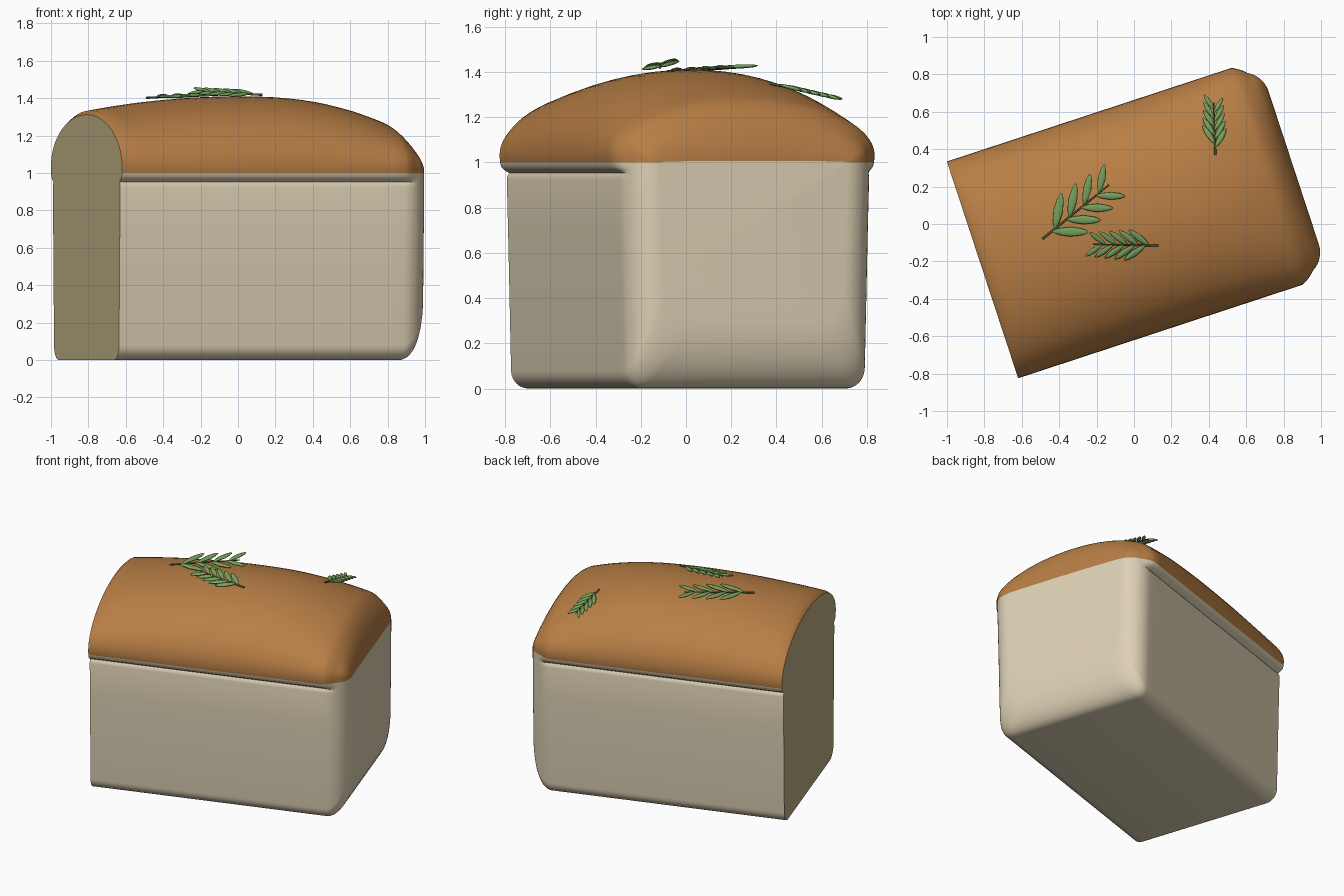
import bpy, bmesh
from math import sin, cos, pi, radians
from mathutils import Matrix, Vector

if "Cube" in bpy.data.objects:
    bpy.data.objects.remove(bpy.data.objects["Cube"])


def material(name, r, g, b):
    m = bpy.data.materials.new(name)
    lin = [((c / 255 + 0.055) / 1.055) ** 2.4 for c in (r, g, b)] + [1]
    m.diffuse_color = lin
    m.use_nodes = True
    m.node_tree.nodes["Principled BSDF"].inputs["Base Color"].default_value = lin
    return m


cream = material("pale crust", 222, 209, 181)
brown = material("baked crust", 184, 126, 69)
crumb = material("crumb", 190, 176, 133)
green = material("leaf green", 118, 162, 94)
dark = material("stem green", 84, 100, 62)


def finish(bm, name, mats, angle):
    bmesh.ops.recalc_face_normals(bm, faces=bm.faces)
    mesh = bpy.data.meshes.new(name)
    bm.to_mesh(mesh)
    bm.free()
    ob = bpy.data.objects.new(name, mesh)
    bpy.context.collection.objects.link(ob)
    for m in mats:
        mesh.materials.append(m)
    bpy.ops.object.select_all(action="DESELECT")
    ob.select_set(True)
    bpy.context.view_layer.objects.active = ob
    bpy.ops.object.shade_smooth_by_angle(angle=radians(angle))
    return ob


# Loaf: cross-sections lofted along its length
TURN = Matrix.Rotation(radians(18.2), 4, "Z")
CUT, BEND, ROUND = -0.846, 0.755, 0.15


def section(width, base, top, lip, fillet):
    """Closed outline of (v, z); lip is 1 with the side overhang, 0 without."""
    foot = 0.556 * width
    side = 0.576 * width
    edge = side + 0.034 * lip
    half = [(foot - fillet + fillet * sin(a), base + fillet * (1 - cos(a)))
            for a in (i * pi / 12 for i in range(7))]
    half += [(side - 0.006, 0.7), (side, 0.925), (side - 0.003 * lip, 0.94),
             (side - 0.012 * lip, 0.952), (side + 0.012 * lip, 0.966),
             (side + 0.026 * lip, 0.98), (edge - 0.003 * lip, 1.0)]
    spring = min(1.03, 1 + (top - 1) * 0.2)
    half += [(edge * cos(a), spring + (top - spring) * sin(a))
             for a in (i * pi / 32 for i in range(17))]
    return half + [(-v, z) for v, z in reversed(half[:-1])]


stations = [(CUT, section(1, 0, 1.312, 1, 0.08))]
for i in range(1, 25):
    u = CUT + 0.02 + (BEND - CUT - 0.02) * (i - 1) / 23
    drop = 0.08 * (u / CUT) ** 2 if u < 0 else 0.125 * (u / BEND) ** 2.5
    stations.append((u, section(1, 0, 1.41 - drop, 1, 0.08)))
for i in range(1, 13):
    a = i * pi / 24
    bend = 1 - cos(a)
    top = 1.285 - 0.06 * sin(a) - 0.218 * bend
    stations.append((BEND + ROUND * sin(a),
                     section(1 - 0.25 * bend, 0.3 * bend, top,
                             max(0, 1 - i / 4), 0.08 + 0.08 * bend)))

bm = bmesh.new()
rings = [[bm.verts.new(TURN @ Vector((u, v + 0.02, z))) for v, z in outline]
         for u, outline in stations]
for r0, r1 in zip(rings, rings[1:]):
    n = len(r0)
    for j in range(n):
        k = (j + 1) % n
        f = bm.faces.new((r0[j], r0[k], r1[k], r1[j]))
        f.material_index = 1 if f.calc_center_median().z > 1.0 else 0
bm.faces.new(rings[0]).material_index = 2
bm.faces.new(rings[-1])
finish(bm, "bread_loaf", [cream, brown, crumb], 40)


# Herb sprigs: a thin stem with paired leaves, lying on a tilted plane
def sprig(name, start, heading, length, leaf, spread, pairs, tilt):
    """tilt is the rise of the sprig's plane along x and y."""
    bm = bmesh.new()
    stem = Matrix.Translation((length / 2, 0, 0)) @ Matrix.Rotation(pi / 2, 4, "Y")
    bmesh.ops.create_cone(bm, cap_ends=True, segments=8, radius1=0.006,
                          radius2=0.004, depth=length, matrix=stem)
    for f in bm.faces:
        f.material_index = 1
    for i in range(pairs):
        t = i / (pairs - 1)
        size = leaf * (1 - 0.2 * t)
        for s in (-1, 1):
            at = length * (0.14 + 0.66 * t) + (0.02 if s > 0 else 0)
            new = bmesh.ops.create_uvsphere(bm, u_segments=10, v_segments=8, radius=1)["verts"]
            place = (Matrix.Translation((at, 0, 0.003)) @ Matrix.Rotation(s * spread, 4, "Z")
                     @ Matrix.Translation((size / 2, 0, 0)))
            for v in new:
                x, y, z = v.co
                pinch = 1 - 0.35 * x * x
                v.co = place @ Vector((x * size / 2, y * pinch * size * 0.13, z * 0.009))
    spin = Matrix.Rotation(heading, 4, "Z")
    for v in bm.verts:
        p = spin @ v.co
        p.z += p.x * tilt[0] + p.y * tilt[1]
        v.co = p + Vector(start)
    return finish(bm, name, [green, dark], 60)


sprig("sprig_long", (-0.49, -0.08, 1.402), radians(39), 0.46, 0.2,
      radians(40), 4, (0.02, 0.04))
sprig("sprig_middle", (0.13, -0.115, 1.418), radians(179), 0.35, 0.14,
      radians(36), 5, (-0.05, 0.22))
sprig("sprig_small", (0.435, 0.37, 1.35), radians(92), 0.28, 0.12,
      radians(32), 5, (-0.03, -0.23))
